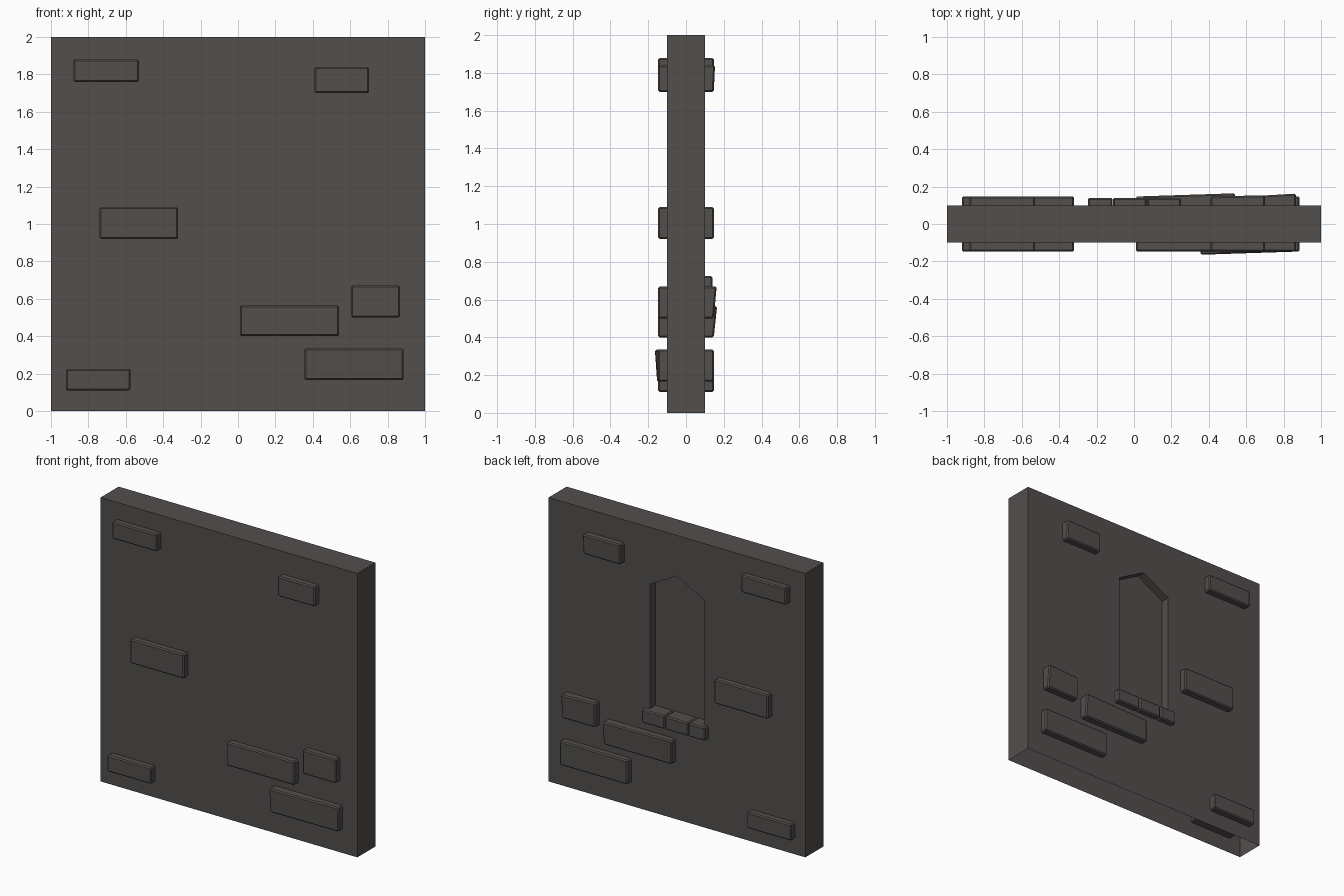
import bpy, bmesh

if "Cube" in bpy.data.objects:
    bpy.data.objects.remove(bpy.data.objects["Cube"])

stone = bpy.data.materials.new("dark_stone")
stone.diffuse_color = (0.085, 0.077, 0.073, 1)
stone.use_nodes = True
stone.node_tree.nodes["Principled BSDF"].inputs["Base Color"].default_value = stone.diffuse_color


def finish(name, bm):
    bmesh.ops.remove_doubles(bm, verts=bm.verts, dist=1e-5)
    bmesh.ops.recalc_face_normals(bm, faces=bm.faces)
    me = bpy.data.meshes.new(name)
    bm.to_mesh(me)
    bm.free()
    me.materials.append(stone)
    ob = bpy.data.objects.new(name, me)
    bpy.context.collection.objects.link(ob)
    return ob


# Wall: slab with open underside and a pointed niche recessed in the back
H, DEPTH = 0.1, 0.06
bm = bmesh.new()


def face(*pts):
    bm.faces.new([bm.verts.new(p) for p in pts])


face((-1, -H, 0), (1, -H, 0), (1, -H, 2), (-1, -H, 2))
face((-1, -H, 2), (1, -H, 2), (1, H, 2), (-1, H, 2))
arch = [(0, 0.71), (0.21, 0.71), (0.21, 1.60), (0, 1.715)]
border = [(0, 2), (1, 2), (1, 0), (0, 0)]
for s in (-1, 1):
    face((s, -H, 0), (s, H, 0), (s, H, 2), (s, -H, 2))
    face(*[(s * x, H, z) for x, z in arch + border])
    face(*[(s * x, H - DEPTH, z) for x, z in arch])
    for (x0, z0), (x1, z1) in zip(arch, arch[1:]):
        face((s * x0, H, z0), (s * x1, H, z1),
             (s * x1, H - DEPTH, z1), (s * x0, H - DEPTH, z0))
finish("wall", bm)


def brick(name, x0, x1, z0, z1, y0=-0.147, y1=0.147, chips=()):
    """Bevelled block; chips = (x side, y side, z side, shift in y) per corner."""
    bm = bmesh.new()
    bmesh.ops.create_cube(bm, size=1)
    for v in bm.verts:
        sx, sy, sz = (1 if c > 0 else -1 for c in v.co)
        v.co = (x1 if sx > 0 else x0, y1 if sy > 0 else y0, z1 if sz > 0 else z0)
        for cx, cy, cz, dy in chips:
            if (cx, cy, cz) == (sx, sy, sz):
                v.co.y += dy
    bmesh.ops.bevel(bm, geom=bm.edges[:], offset=0.008, segments=1,
                    affect='EDGES', profile=0.5)
    finish(name, bm)


# Bricks that pass through the wall and stand proud on both sides
brick("brick_upper_left", -0.88, -0.53, 1.76, 1.88)
brick("brick_upper_right", 0.41, 0.70, 1.70, 1.84, chips=[(1, 1, 1, 0.007)])
brick("brick_middle", -0.74, -0.32, 0.92, 1.09)
brick("brick_long", 0.01, 0.54, 0.40, 0.565, chips=[(1, 1, 1, 0.018)])
brick("brick_short", 0.605, 0.865, 0.50, 0.67, chips=[(1, 1, 1, 0.016)])
brick("brick_lower_right", 0.355, 0.885, 0.165, 0.335,
      chips=[(-1, -1, 1, -0.018), (-1, -1, -1, -0.006)])
brick("brick_lower_left", -0.92, -0.575, 0.11, 0.225)

# Sill blocks under the niche
for i, (a, b) in enumerate([(-0.245, -0.115), (-0.112, 0.067), (0.07, 0.25)]):
    brick(f"sill_block_{i + 1}", a, b, 0.63, 0.724, y0=0.03, y1=0.14)
